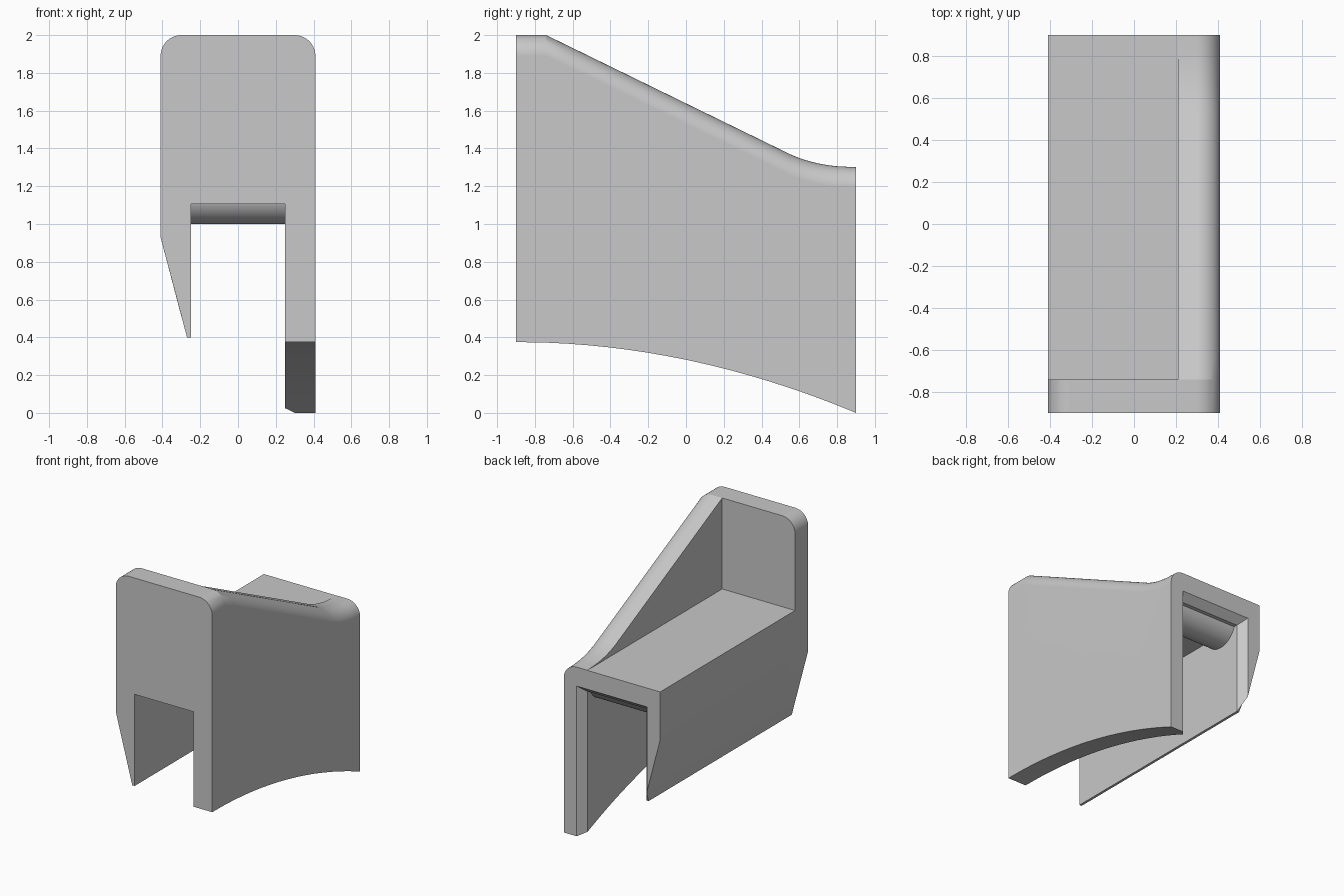
import bpy, bmesh, math

if "Cube" in bpy.data.objects:
    bpy.data.objects.remove(bpy.data.objects["Cube"], do_unlink=True)

HALF_W, HALF_D = 0.41, 0.9
ROUND, DECK = 0.11, 1.3
FRONT_WALL = -0.74

grey = bpy.data.materials.new("light_grey")
grey.use_nodes = True
grey.diffuse_color = (0.58, 0.58, 0.58, 1)
grey.node_tree.nodes["Principled BSDF"].inputs["Base Color"].default_value = (0.58, 0.58, 0.58, 1)


def make_object(name, bm):
    bmesh.ops.recalc_face_normals(bm, faces=bm.faces)
    mesh = bpy.data.meshes.new(name)
    bm.to_mesh(mesh)
    bm.free()
    mesh.materials.append(grey)
    obj = bpy.data.objects.new(name, mesh)
    bpy.context.collection.objects.link(obj)
    return obj


def activate(obj):
    bpy.ops.object.select_all(action='DESELECT')
    obj.select_set(True)
    bpy.context.view_layer.objects.active = obj


def arc(cx, cz, r, start, end, steps=10):
    angles = [math.radians(start + (end - start) * i / steps) for i in range(steps + 1)]
    return [(cx + r * math.cos(a), cz + r * math.sin(a)) for a in angles]


def section(y, top, left_round, chamfer=0.0):
    """Cross-section of the channel: short tapered leg, top, long leg."""
    inner, ceiling = 0.25 + chamfer, 1.105 + chamfer
    foot = 0.4 + 2.2 * chamfer
    bottom = 0.375 * (1 - ((y + HALF_D) / (2 * HALF_D)) ** 2)
    pts = [(-inner, foot), (-max(0.27, inner + 0.005), foot + 0.4 * chamfer), (-HALF_W, 0.93)]
    pts += arc(-HALF_W + left_round, top - left_round, left_round, 180, 90)
    pts += arc(HALF_W - ROUND, top - ROUND, ROUND, 90, 0)
    pts += [(HALF_W, bottom), (inner, bottom), (inner, ceiling), (-inner, ceiling)]
    return [(x, y, z) for x, z in pts]


# Side silhouette: level front, straight slope, then a curve easing into the deck
slope_end, control, tail = (0.55, 1.37), (0.70, 1.301), (HALF_D, 1.301)
stations = [(-HALF_D, 2.0), (FRONT_WALL, 2.0)]
for i in range(1, 13):
    t = i / 12
    stations.append((FRONT_WALL + (slope_end[0] - FRONT_WALL) * t, 2 + (slope_end[1] - 2) * t))
for i in range(1, 13):
    t = i / 12
    y, z = [(1 - t) ** 2 * a + 2 * t * (1 - t) * b + t * t * c
            for a, b, c in zip(slope_end, control, tail)]
    if abs(y - 0.84) > 0.012:
        stations.append((y, z))
stations.append((0.84, 1.304))
stations.sort()

# Body: loft of the cross-sections, with a chamfered entry at the back
bm = bmesh.new()
rings = []
for y, top in stations:
    left = ROUND if y <= FRONT_WALL else 0.0005
    chamfer = 0.05 * max(0.0, (y - 0.84) / 0.06)
    rings.append([bm.verts.new(p) for p in section(y, top, left, chamfer)])
for a, b in zip(rings, rings[1:]):
    for i in range(len(a)):
        j = (i + 1) % len(a)
        bm.faces.new((a[i], a[j], b[j], b[i]))
bm.faces.new(rings[0])
bm.faces.new(rings[-1])
body = make_object("bracket_body", bm)

# Pocket above the deck, between the front wall and the side wall
bm = bmesh.new()
bmesh.ops.create_cube(bm, size=1)
low, high = (-0.6, FRONT_WALL, DECK), (0.21, 1.1, 2.3)
for v in bm.verts:
    v.co = [l if c < 0 else h for c, l, h in zip(v.co, low, high)]
pocket = make_object("pocket_cutter", bm)
pocket.hide_render = True
cut = body.modifiers.new("pocket", 'BOOLEAN')
cut.operation, cut.solver, cut.object = 'DIFFERENCE', 'EXACT', pocket
activate(body)
bpy.ops.object.modifier_apply(modifier=cut.name)
bpy.data.objects.remove(pocket, do_unlink=True)

# Rounded rib hanging from the channel ceiling near the back
bm = bmesh.new()
lower, upper = [], []
profile = arc(0.66, 1.16, 0.16, 180, 360, 24)
for x, ring in ((-0.26, lower), (0.26, upper)):
    ring.extend(bm.verts.new((x, y, z)) for y, z in profile)
for i in range(len(profile)):
    j = (i + 1) % len(profile)
    bm.faces.new((lower[i], lower[j], upper[j], upper[i]))
bm.faces.new(lower)
bm.faces.new(upper)
rib = make_object("ceiling_rib", bm)

for obj in (body, rib):
    activate(obj)
    bpy.ops.object.shade_smooth_by_angle(angle=math.radians(20))
    weighted = obj.modifiers.new("weighted_normals", 'WEIGHTED_NORMAL')
    weighted.keep_sharp = True
